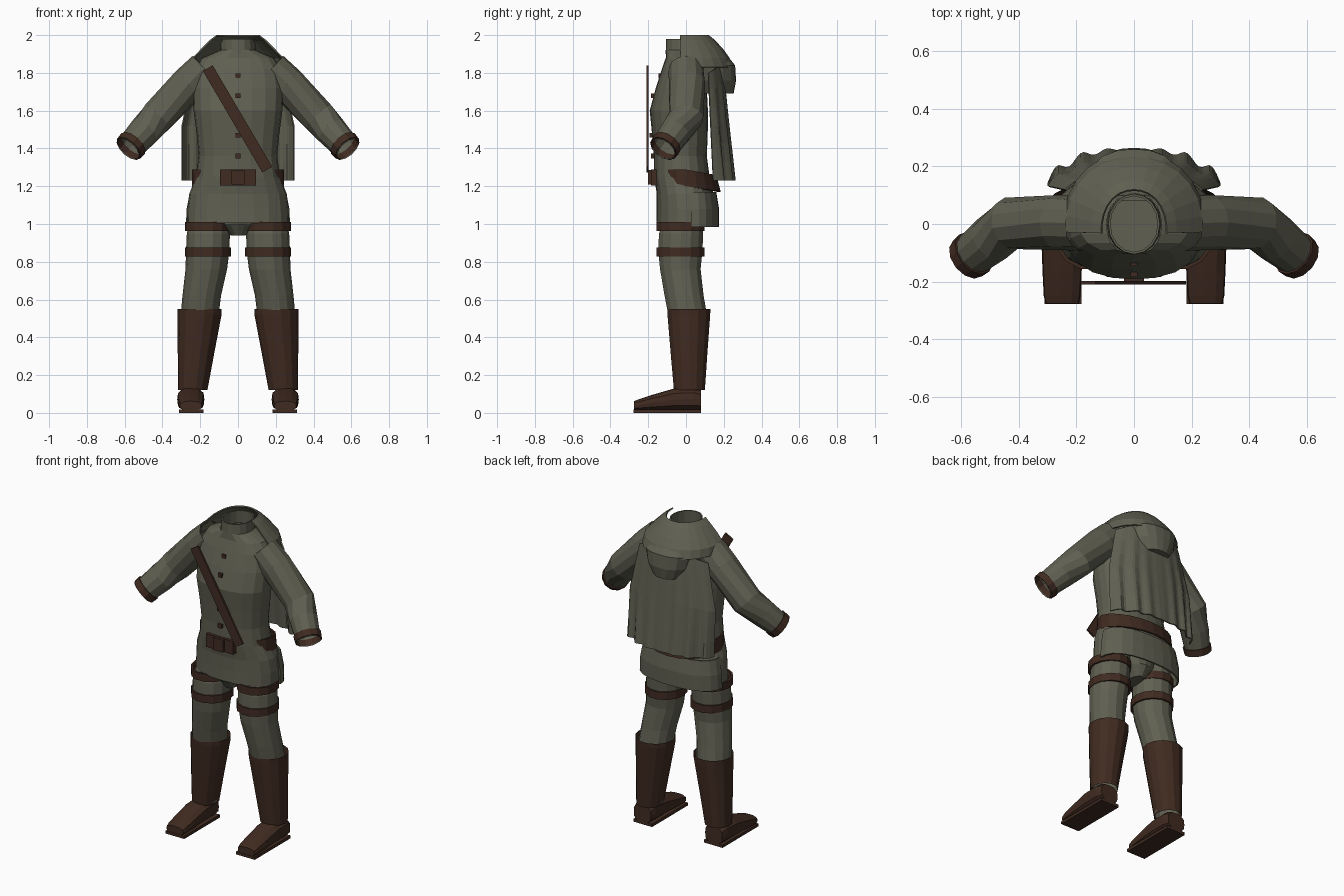
import bpy, bmesh
from math import sin, cos, radians, pi
from mathutils import Vector

cube = bpy.data.objects.get("Cube")
if cube:
    bpy.data.objects.remove(cube, do_unlink=True)


def material(name, rgb):
    m = bpy.data.materials.new(name)
    m.use_nodes = True
    m.diffuse_color = (*rgb, 1)
    bsdf = m.node_tree.nodes["Principled BSDF"]
    bsdf.inputs["Base Color"].default_value = (*rgb, 1)
    bsdf.inputs["Roughness"].default_value = 0.9
    return m


CLOTH = material("grey green cloth", (0.115, 0.115, 0.083))
LEATHER = material("brown leather", (0.051, 0.024, 0.015))


def finish(name, bm, mat, thick=0):
    bmesh.ops.recalc_face_normals(bm, faces=bm.faces)
    me = bpy.data.meshes.new(name)
    bm.to_mesh(me)
    bm.free()
    me.materials.append(mat)
    ob = bpy.data.objects.new(name, me)
    bpy.context.scene.collection.objects.link(ob)
    if thick:
        mod = ob.modifiers.new("thickness", "SOLIDIFY")
        mod.thickness = thick
    return ob


def skin(name, rows, mat, closed=True, caps=False, thick=0):
    """Bridge equal rows of points with quads."""
    bm = bmesh.new()
    vs = [[bm.verts.new(p) for p in row] for row in rows]
    n = len(vs[0])
    for a, b in zip(vs, vs[1:]):
        for i in range(n if closed else n - 1):
            j = (i + 1) % n
            bm.faces.new((a[i], a[j], b[j], b[i]))
    if caps:
        bm.faces.new(vs[0])
        bm.faces.new(vs[-1])
    return finish(name, bm, mat, thick)


def ring(c, u, v, n=16, power=2, start=0, end=360):
    """Points of a (super)ellipse around c with half axes u and v."""
    c, u, v = Vector(c), Vector(u), Vector(v)
    full = end - start == 360
    pts = []
    for i in range(n):
        a = radians(start + (end - start) * i / (n if full else n - 1))
        s, k = sin(a), cos(a)
        f = (abs(s) ** power + abs(k) ** power) ** (-1 / power)
        pts.append(c + u * k * f + v * s * f)
    return pts


def loft(name, rings, mat, caps=False, thick=0, **kw):
    """Loft level rings given as (x, y, z, x radius, y radius)."""
    rows = [ring((x, y, z), (rx, 0, 0), (0, ry, 0), **kw) for x, y, z, rx, ry in rings]
    closed = kw.get("end", 360) - kw.get("start", 0) == 360
    return skin(name, rows, mat, closed or caps, caps, thick)


def tube(name, path, mat, n=12, thick=0):
    """Sweep a ring along points given as (position, radius)."""
    pts = [Vector(p) for p, r in path]
    rows = []
    for i, (p, r) in enumerate(path):
        t = (pts[min(i + 1, len(pts) - 1)] - pts[max(i - 1, 0)]).normalized()
        u = t.cross(Vector((0, 0, 1))).normalized()
        rows.append(ring(p, u * r, u.cross(t) * r, n))
    return skin(name, rows, mat, thick=thick)


def box(name, lo, hi, mat):
    (x0, y0, z0), (x1, y1, z1) = lo, hi
    rows = [[(x0, y0, z), (x1, y0, z), (x1, y1, z), (x0, y1, z)] for z in (z0, z1)]
    return skin(name, rows, mat, caps=True)


# Jacket body, collar and trouser seat
loft("jacket", [
    (0, 0.005, 1.005, 0.270, 0.162), (0, 0.005, 1.08, 0.268, 0.160),
    (0, -0.005, 1.16, 0.258, 0.150), (0, -0.022, 1.25, 0.222, 0.147),
    (0, -0.030, 1.36, 0.208, 0.140), (0, -0.032, 1.47, 0.218, 0.147),
    (0, -0.038, 1.60, 0.235, 0.154), (0, -0.025, 1.72, 0.240, 0.135),
    (0, -0.012, 1.82, 0.225, 0.116), (0, -0.002, 1.88, 0.190, 0.105),
    (0, -0.002, 1.92, 0.095, 0.103)], CLOTH, n=20, power=2.3)
loft("collar", [(0, 0, 1.90, 0.095, 0.108), (0, 0, 1.98, 0.090, 0.105)],
     CLOTH, thick=0.008)
loft("trouser_seat", [(0, -0.02, 1.12, 0.20, 0.12), (0, -0.02, 1.00, 0.10, 0.128),
                      (0, -0.02, 0.94, 0.04, 0.09)], CLOTH, caps=True)
loft("jacket_back_tail", [(0, 0.03, 1.17, 0.255, 0.130), (0, 0.03, 1.08, 0.272, 0.145),
                          (0, 0.03, 0.985, 0.276, 0.145)],
     CLOTH, thick=0.01, n=13, power=2.4, start=0, end=180)

# Shoulder mantle, open at the front
loft("shoulder_mantle", [
    (0, -0.025, 2.00, 0.115, 0.145), (0, -0.02, 1.975, 0.148, 0.172),
    (0, -0.02, 1.925, 0.198, 0.218), (0, -0.015, 1.88, 0.240, 0.245),
    (0, -0.01, 1.83, 0.247, 0.262)],
     CLOTH, thick=0.008, n=15, power=2.15, start=-3, end=183)

# Lowered hood hanging on the back
loft("lowered_hood", [
    (0, 0.08, 1.89, 0.130, 0.140), (0, 0.08, 1.84, 0.172, 0.180),
    (0, 0.08, 1.76, 0.150, 0.185), (0, 0.08, 1.69, 0.105, 0.172)],
     CLOTH, caps=True, n=11, power=2.6, start=0, end=180)

# Cape, nearly smooth in the middle with folds toward the sides and hem
rows = []
for k in range(7):
    f = k / 6
    row = []
    for i in range(49):
        t = -1 + i / 24
        fold = 0.020 * f * abs(t) * cos(t * 6.67 * pi)
        x = t * (0.240 + 0.060 * min(1, f * 2))
        y = 0.195 + 0.065 * f - (0.075 + 0.03 * f) * abs(t) ** 3 + fold
        z = 1.86 - 0.63 * f - 0.06 * (1 - f) * t * t
        row.append((x, y, z))
    rows.append(row)
skin("cape", rows, CLOTH, closed=False, thick=0.008)

# Belt, sunk into the jacket front and dropping at the back, with buckle
rows = []
for z in (1.200, 1.288):
    row = ring((0, 0, z), (0.243, 0, 0), (0, 0.160, 0), 20)
    for p in row:
        p.z -= max(0, p.y) * 0.18
        if z < 1.25 and p.y > 0:
            p.y *= 1.15
    rows.append(row)
skin("belt", rows, LEATHER, thick=0.010)
box("buckle_plate", (-0.095, -0.184, 1.205), (0.095, -0.15, 1.288), LEATHER)
box("buckle", (-0.035, -0.200, 1.208), (0.035, -0.17, 1.286), LEATHER)

# Buttons down the front
for z, y in ((1.785, -0.134), (1.68, -0.172), (1.47, -0.180), (1.36, -0.173)):
    box("button", (-0.013, y - 0.012, z - 0.012), (0.013, y + 0.012, z + 0.012), LEATHER)

# Flat diagonal chest strap
a, b = Vector((-0.160, 0, 1.825)), Vector((0.155, 0, 1.288))
side = (b - a).normalized().cross(Vector((0, 1, 0))) * 0.03
rows = [[p + Vector((0, y, 0)) for p in (a + side, b + side, b - side, a - side)]
        for y in (-0.210, -0.198)]
skin("chest_strap", rows, LEATHER, caps=True)

for s, label in ((1, "left_"), (-1, "right_")):
    # Sleeve and cuff
    wrist = Vector((s * 0.582, -0.122, 1.396))
    elbow = Vector((s * 0.428, 0.002, 1.566))
    tube(label + "sleeve", [((s * 0.175, 0, 1.825), 0.092), ((s * 0.26, 0.005, 1.742), 0.096),
                            (elbow, 0.092), (elbow.lerp(wrist, 0.45), 0.084),
                            (wrist, 0.072)], CLOTH)
    tube(label + "cuff", [(elbow.lerp(wrist, 0.83), 0.083), (elbow.lerp(wrist, 0.98), 0.080)],
         LEATHER, thick=0.008)

    # Trouser leg, running down inside the boot, and thigh straps
    loft(label + "trouser_leg", [
        (s * 0.150, -0.005, 1.06, 0.098, 0.098), (s * 0.157, -0.026, 0.95, 0.114, 0.120),
        (s * 0.160, -0.030, 0.86, 0.115, 0.120),
        (s * 0.168, -0.030, 0.76, 0.110, 0.110), (s * 0.192, -0.010, 0.62, 0.102, 0.106),
        (s * 0.205, 0.012, 0.50, 0.100, 0.105), (s * 0.232, 0.016, 0.13, 0.072, 0.074)],
         CLOTH, n=14)
    for name, z, x in (("upper", 0.962, 0.160), ("lower", 0.828, 0.159)):
        loft(label + name + "_thigh_strap", [
            (s * x, -0.029, z, 0.121, 0.130), (s * x, -0.029, z + 0.048, 0.121, 0.130)],
            LEATHER, thick=0.012, n=14)

    # Boot shaft
    loft(label + "boot_shaft", [
        (s * 0.240, 0.018, 0.12, 0.078, 0.084), (s * 0.222, 0.016, 0.32, 0.097, 0.100),
        (s * 0.203, 0.015, 0.52, 0.116, 0.116), (s * 0.203, 0.015, 0.55, 0.117, 0.117)],
        LEATHER, n=14)

    # Shoe lofted from heel to toe, then the sole
    rows = []
    for y, w, top in ((0.080, 0.060, 0.12), (0.04, 0.070, 0.135), (-0.06, 0.072, 0.13),
                      (-0.17, 0.068, 0.098), (-0.25, 0.064, 0.072), (-0.276, 0.058, 0.062)):
        h = (top - 0.012) / 2
        rows.append(ring((s * 0.25, y, 0.012 + h), (w, 0, 0), (0, 0, h), 12, 3))
    skin(label + "shoe", rows, LEATHER, caps=True)
    box(label + "sole", (s * 0.247 - 0.065, -0.278, 0), (s * 0.247 + 0.065, 0.08, 0.018), LEATHER)
